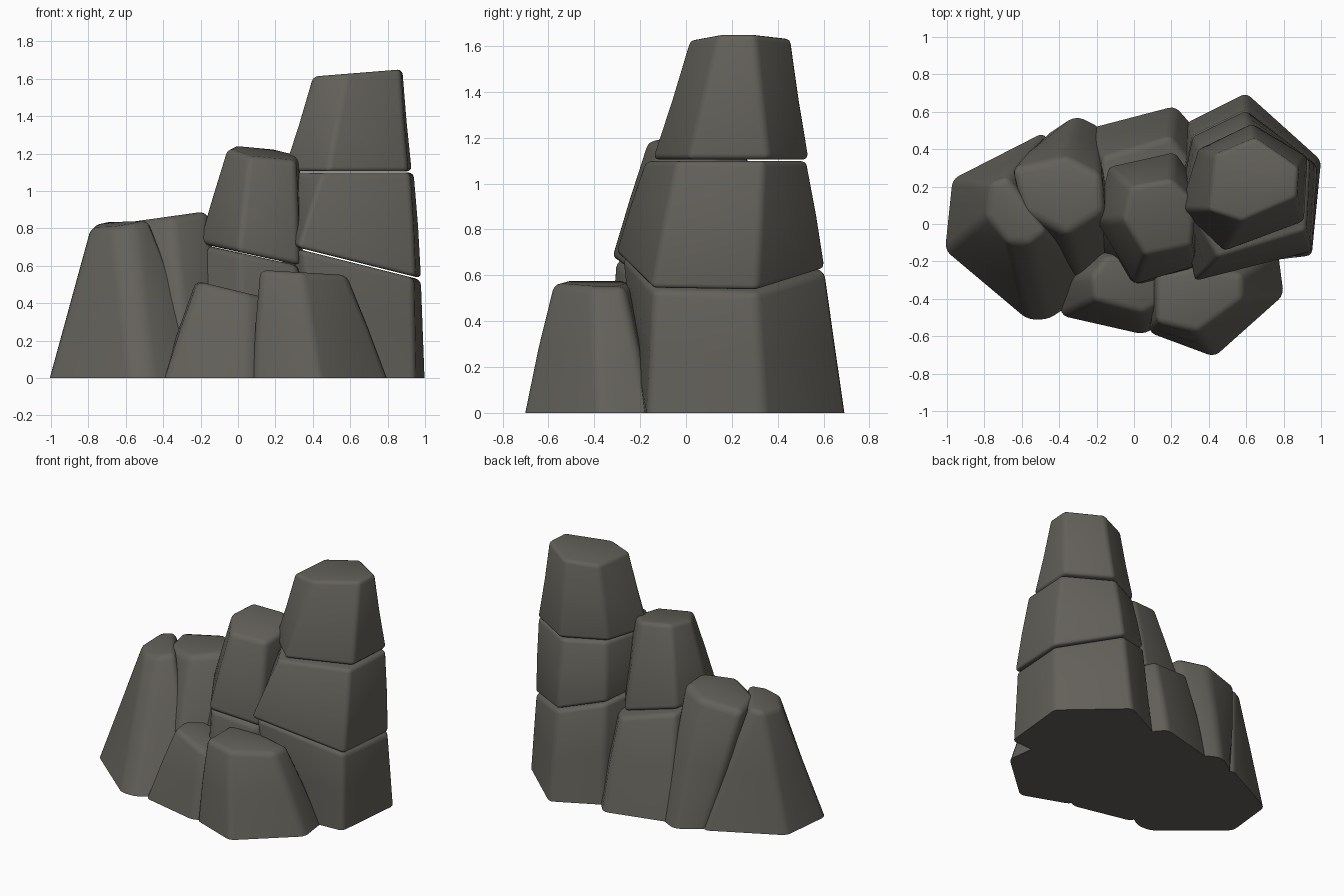
import bpy
import bmesh
from mathutils import Vector

default = bpy.data.objects.get("Cube")
if default:
    bpy.data.objects.remove(default, do_unlink=True)

# Single weathered stone colour
stone = bpy.data.materials.new("grey brown stone")
stone.use_nodes = True
colour = (0.125, 0.118, 0.101, 1)
stone.diffuse_color = colour
shader = stone.node_tree.nodes["Principled BSDF"]
shader.inputs["Base Color"].default_value = colour
shader.inputs["Roughness"].default_value = 0.9

GROUND = (0, 0, 0)


def place(outline, plane):
    """Lift a flat outline onto a tilted plane: height, slope in x, slope in y."""
    height, slope_x, slope_y = plane
    return [Vector((x, y, height + slope_x * x + slope_y * y)) for x, y in outline]


def rock(name, base, base_plane, top, top_plane, bulge=1.02, soft=0.035):
    """Loft a worn boulder from a base outline to a top outline."""
    lower, upper = place(base, base_plane), place(top, top_plane)
    middle = [a.lerp(b, 0.5) for a, b in zip(lower, upper)]
    centre = sum(middle, Vector()) / len(middle)
    middle = [centre + (p - centre) * bulge for p in middle]

    bm = bmesh.new()
    rings = [[bm.verts.new(p) for p in ring] for ring in (lower, middle, upper)]
    count = len(base)
    bm.faces.new(rings[0])
    bm.faces.new(rings[2])
    for below, above in zip(rings, rings[1:]):
        for i in range(count):
            j = (i + 1) % count
            bm.faces.new((below[i], below[j], above[j], above[i]))
    bmesh.ops.recalc_face_normals(bm, faces=bm.faces)

    # Wear the corners, leaving the waist and any ground contact crisp
    waist = set(rings[1])
    worn = [e for e in bm.edges
            if not waist.issuperset(e.verts)
            and max(v.co.z for v in e.verts) > 0.01]
    bmesh.ops.bevel(bm, geom=worn, offset=soft, segments=3, profile=0.5,
                    affect='EDGES', clamp_overlap=True)

    mesh = bpy.data.meshes.new(name)
    bm.to_mesh(mesh)
    bm.free()
    mesh.materials.append(stone)
    obj = bpy.data.objects.new(name, mesh)
    bpy.context.collection.objects.link(obj)
    bpy.ops.object.select_all(action='DESELECT')
    obj.select_set(True)
    bpy.context.view_layer.objects.active = obj
    bpy.ops.object.shade_smooth_by_angle(angle=0.9)


# Tall column of three stacked blocks
rock("column_lower_block",
     [(.6, .7), (1, .34), (.95, -.17), (.4, -.2), (.2, .1), (.28, .54)], GROUND,
     [(.6, .61), (.98, .31), (.94, -.14), (.34, -.28), (.24, .1), (.31, .47)],
     (.77, -.25, 0), bulge=1, soft=.03)
rock("column_middle_block",
     [(.6, .61), (.98, .31), (.95, -.15), (.32, -.31), (.24, .1), (.31, .47)],
     (.778, -.25, 0),
     [(.61, .53), (.94, .34), (.92, -.04), (.45, -.18), (.28, .1), (.35, .4)],
     (1.098, 0, 0), bulge=1.01, soft=.025)
rock("column_top_block",
     [(.63, .54), (.93, .36), (.91, .01), (.48, -.15), (.24, .08), (.34, .4)],
     (1.105, 0, 0),
     [(.65, .46), (.88, .3), (.87, .14), (.58, .015), (.4, .07), (.43, .37)],
     (1.58, .08, 0), bulge=.99, soft=.025)

# Shorter central column of two blocks
rock("centre_lower_block",
     [(-.24, .51), (.22, .63), (.42, .4), (.35, -.25), (.02, -.34), (-.25, -.2)],
     GROUND,
     [(-.17, .36), (.2, .47), (.36, .25), (.32, -.23), (0, -.31), (-.18, .02)],
     (.672, -.22, 0))
rock("centre_upper_block",
     [(-.14, .31), (.22, .39), (.35, .2), (.33, -.23), (0, -.33), (-.21, .02)],
     (.675, -.22, 0),
     [(-.02, .2), (.2, .24), (.33, .12), (.31, -.12), (.06, -.17), (-.06, .02)],
     (1.215, -.12, .14), bulge=1.01, soft=.03)

# Pair of leaning boulders at the model's right end
rock("outer_boulder",
     [(-.48, .49), (-.97, .24), (-1.01, -.14), (-.57, -.51), (-.46, -.51),
      (-.14, -.3)], GROUND,
     [(-.68, .25), (-.77, .22), (-.79, .04), (-.68, -.1), (-.56, -.11),
      (-.47, -.04)], (.93, .17, .1), bulge=1)
rock("inner_boulder",
     [(-.31, .58), (-.49, .46), (-.4, -.28), (-.26, -.38), (-.05, -.2),
      (-.17, .51)], GROUND,
     [(-.36, .36), (-.66, .3), (-.6, .06), (-.36, -.06), (-.16, .06),
      (-.17, .26)], (.915, .14, 0), bulge=1.03, soft=.045)

# Low boulders along the front
rock("front_small_boulder",
     [(-.4, -.28), (-.39, -.49), (.05, -.59), (.2, -.5), (.2, -.1), (-.2, -.1)],
     GROUND,
     [(-.23, -.28), (-.21, -.41), (.05, -.48), (.16, -.42), (.16, -.17),
      (-.15, -.17)], (.465, -.24, 0))
rock("front_large_boulder",
     [(.08, -.2), (.08, -.58), (.43, -.71), (.8, -.38), (.77, -.15), (.4, -.1)],
     GROUND,
     [(.12, -.26), (.12, -.53), (.34, -.58), (.58, -.41), (.58, -.27), (.35, -.23)],
     (.585, -.06, 0))
